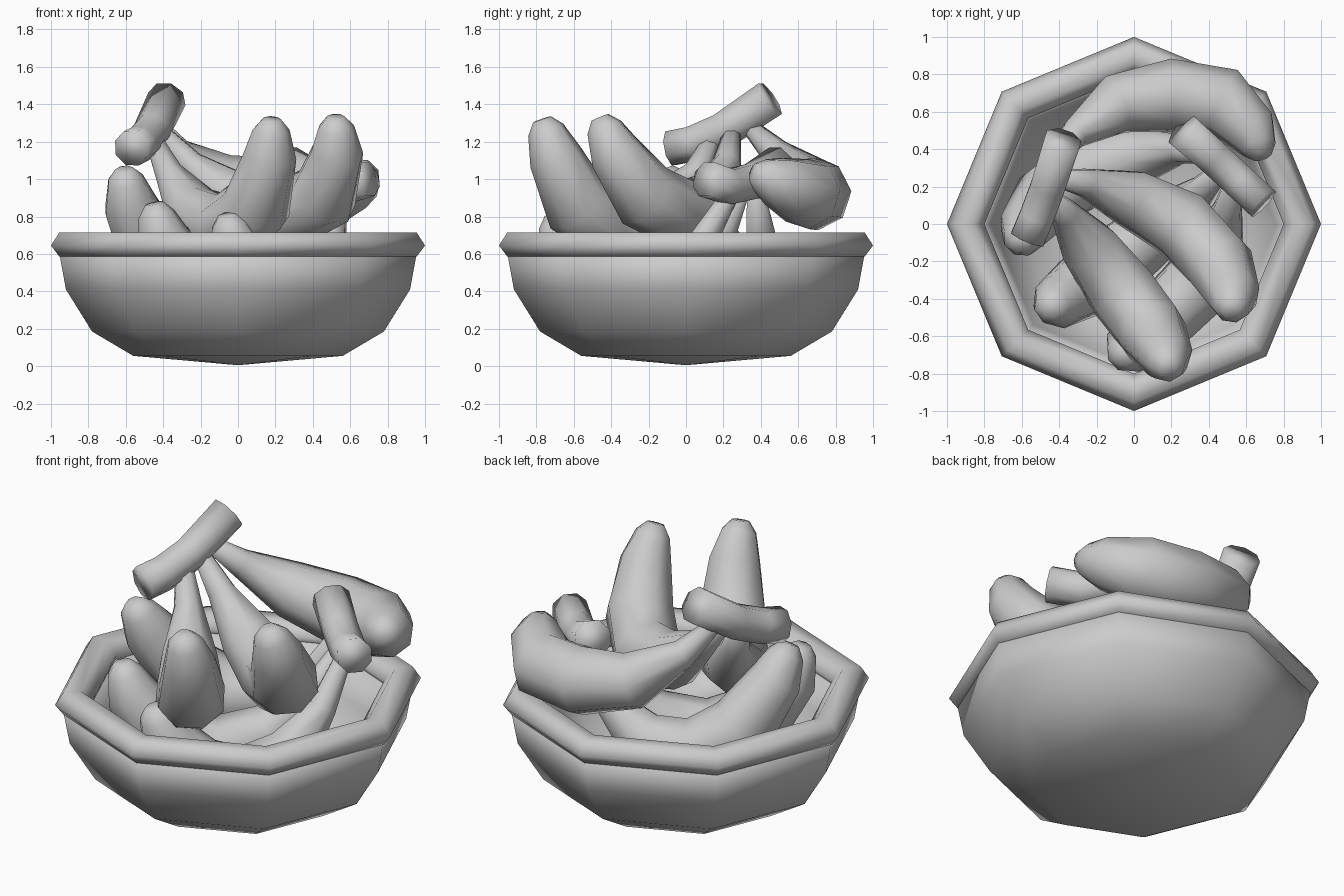
import bpy, bmesh, math
from mathutils import Vector

cube = bpy.data.objects.get("Cube")
if cube:
    bpy.data.objects.remove(cube)

grey = bpy.data.materials.new("plain grey")
grey.use_nodes = True
GREY = (0.6, 0.6, 0.6, 1)
grey.diffuse_color = GREY
grey.node_tree.nodes["Principled BSDF"].inputs["Base Color"].default_value = GREY


def finish(bm, name):
    bmesh.ops.recalc_face_normals(bm, faces=bm.faces)
    mesh = bpy.data.meshes.new(name)
    bm.to_mesh(mesh)
    bm.free()
    mesh.materials.append(grey)
    mesh.shade_smooth()
    bpy.context.collection.objects.link(bpy.data.objects.new(name, mesh))


def bridge(bm, a, b):
    n = len(a)
    for i in range(n):
        j = (i + 1) % n
        bm.faces.new((a[i], a[j], b[j], b[i]))


def lathe(name, profile, sides):
    """Revolve a profile; it ends in poles on the axis, or closes into a ring."""
    bm = bmesh.new()
    turn = [math.tau * i / sides for i in range(sides)]
    rings = [[bm.verts.new((r * math.cos(t), r * math.sin(t), z)) for t in turn]
             for r, z in profile if r > 0]
    for a, b in zip(rings, rings[1:]):
        bridge(bm, a, b)
    if profile[0][0] > 0:
        bridge(bm, rings[-1], rings[0])
    else:
        for ring, (r, z) in ((rings[0], profile[0]), (rings[-1], profile[-1])):
            pole = bm.verts.new((0, 0, z))
            for i in range(sides):
                bm.faces.new((ring[i], ring[(i + 1) % sides], pole))
    finish(bm, name)


def sweep(name, path, radii, sides=8):
    """Skin rings of varying radius along a path, with flat caps."""
    bm = bmesh.new()
    pts = [Vector(p) for p in path]
    last = len(pts) - 1
    side = (pts[1] - pts[0]).cross(Vector((0, 0, 1)))
    turn = [math.tau * (i + 0.5) / sides for i in range(sides)]
    rings = []
    for k, (p, r) in enumerate(zip(pts, radii)):
        tangent = (pts[min(k + 1, last)] - pts[max(k - 1, 0)]).normalized()
        side = (side - tangent * side.dot(tangent)).normalized()
        up = tangent.cross(side)
        rings.append([bm.verts.new(p + r * (math.cos(t) * side + math.sin(t) * up)) for t in turn])
    for a, b in zip(rings, rings[1:]):
        bridge(bm, a, b)
    bm.faces.new(rings[0])
    bm.faces.new(rings[-1])
    finish(bm, name)


# Eight-sided bowl and its separate thick rim
lathe("bowl", [(0, 0.005), (0.56, 0.055), (0.78, 0.185), (0.92, 0.41), (0.955, 0.6),
               (0.81, 0.62), (0.76, 0.42), (0.63, 0.22), (0.42, 0.12), (0, 0.08)], 8)
lathe("rim", [(0.955, 0.585), (1.0, 0.645), (0.955, 0.715), (0.86, 0.715),
              (0.8, 0.645), (0.82, 0.585)], 8)

# Woody stems that join each bunch
STEM_RADII = [0.105, 0.1, 0.1, 0.1]
sweep("upper_stem", [(-0.38, 0.45, 1.43), (-0.46, 0.2, 1.26), (-0.52, 0.04, 1.19), (-0.57, -0.08, 1.165)],
      STEM_RADII)
sweep("lower_stem", [(0.26, 0.5, 1.08), (0.42, 0.36, 0.99), (0.56, 0.23, 0.96), (0.69, 0.11, 1.0)],
      STEM_RADII)

# Fruit paths run from the neck at the stem to the rounded tip
fruit = {
    "upper_banana_front": [(-0.46, 0.15, 1.23), (-0.37, 0.06, 1.03), (-0.24, -0.12, 0.82), (-0.06, -0.37, 0.73),
                           (0.1, -0.58, 0.86), (0.17, -0.7, 1.12), (0.18, -0.77, 1.32)],
    "upper_banana_middle": [(-0.43, 0.25, 1.27), (-0.26, 0.22, 1.08), (-0.02, 0.14, 0.89), (0.25, 0.0, 0.8),
                            (0.46, -0.22, 0.91), (0.53, -0.38, 1.14), (0.52, -0.46, 1.33)],
    "upper_banana_back": [(-0.42, 0.34, 1.28), (-0.32, 0.48, 1.14), (-0.1, 0.64, 0.98), (0.2, 0.69, 0.92),
                          (0.48, 0.65, 0.92), (0.63, 0.5, 0.98), (0.69, 0.36, 1.04)],
    "lower_banana_back": [(0.4, 0.37, 0.95), (0.25, 0.4, 0.7), (0.03, 0.37, 0.5), (-0.24, 0.29, 0.45),
                          (-0.46, 0.14, 0.6), (-0.58, -0.02, 0.87), (-0.61, -0.11, 1.05)],
    "lower_banana_middle": [(0.48, 0.3, 0.94), (0.36, 0.18, 0.66), (0.2, 0.03, 0.45), (-0.03, -0.15, 0.34),
                            (-0.26, -0.32, 0.44), (-0.41, -0.42, 0.69), (-0.45, -0.45, 0.87)],
    "lower_banana_front": [(0.54, 0.25, 0.94), (0.5, 0.08, 0.65), (0.44, -0.14, 0.44), (0.3, -0.36, 0.33),
                           (0.12, -0.54, 0.41), (-0.02, -0.66, 0.63), (-0.06, -0.71, 0.81)],
}
for name, path in fruit.items():
    tip, before = Vector(path[-1]), Vector(path[-2])
    shoulder = tip - 0.06 * (tip - before).normalized()
    sweep(name, path[:-1] + [shoulder, tip], [0.045, 0.08, 0.16, 0.195, 0.19, 0.145, 0.1, 0.05])
